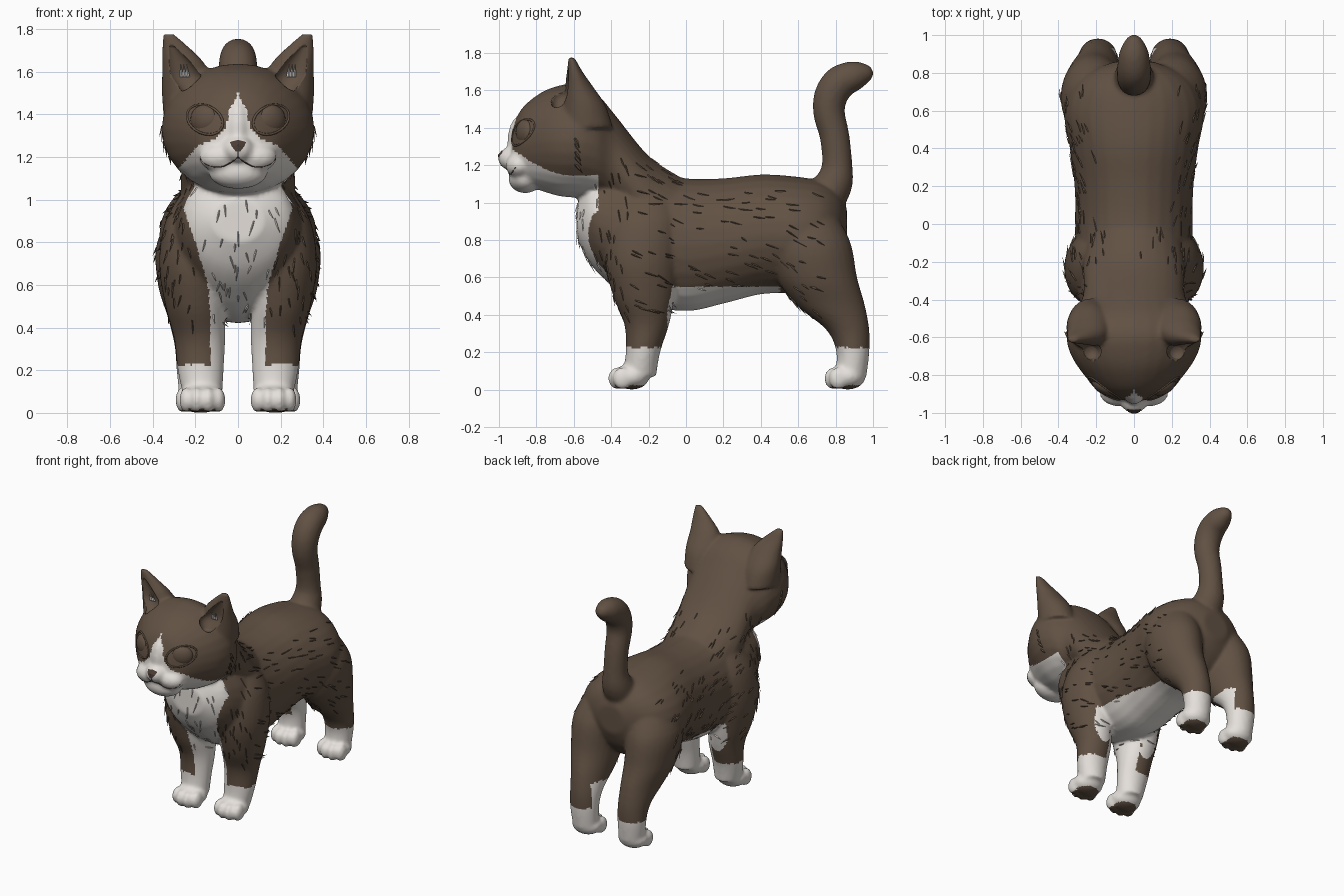
import bpy, bmesh, math, random
from mathutils import Vector, Matrix
from mathutils.bvhtree import BVHTree

cube = bpy.data.objects.get("Cube")
if cube:
    bpy.data.objects.remove(cube)
random.seed(4)


def material(name, rgb):
    m = bpy.data.materials.new(name)
    m.use_nodes = True
    m.diffuse_color = (*rgb, 1)
    bsdf = next(n for n in m.node_tree.nodes if n.type == 'BSDF_PRINCIPLED')
    bsdf.inputs["Base Color"].default_value = (*rgb, 1)
    bsdf.inputs["Roughness"].default_value = 0.9
    return m


BROWN = material("brown fur", (0.12, 0.082, 0.056))
WHITE = material("white fur", (0.78, 0.74, 0.7))
DARK = material("dark nose", (0.07, 0.045, 0.035))


def finish(name, bm, mats):
    me = bpy.data.meshes.new(name)
    bm.to_mesh(me)
    bm.free()
    for m in mats:
        me.materials.append(m)
    ob = bpy.data.objects.new(name, me)
    bpy.context.collection.objects.link(ob)
    return ob


def ball(bm, loc, size, rot=0):
    mat = Matrix.Translation(loc) @ Matrix.Rotation(rot, 4, 'Z') @ Matrix.Diagonal((*size, 1))
    bmesh.ops.create_uvsphere(bm, u_segments=24, v_segments=14, radius=1, matrix=mat)


def smooth_path(rows, steps=5):
    """Catmull-Rom interpolation through rows of numbers."""
    rows = [Vector(r) for r in rows]
    pts = [rows[0]] + rows + [rows[-1]]
    out = []
    for a, b, c, d in zip(pts, pts[1:], pts[2:], pts[3:]):
        for k in range(steps):
            t = k / steps
            out.append(b + (c - a) * (t / 2) + (a * 2 - b * 5 + c * 4 - d) * (t * t / 2)
                       + (b * 3 - a - c * 3 + d) * (t ** 3 / 2))
    return out + [rows[-1]]


def loft(bm, rows, axis, side=1, sides=28):
    """Rows are x, y, z, half width, half depth; rings lie across the axis."""
    rings = []
    for x, y, z, rx, rd in smooth_path(rows):
        ring = []
        for i in range(sides):
            a = math.tau * i / sides
            u, v = rx * math.cos(a), rd * math.sin(a)
            ring.append(bm.verts.new((side * (x + u), y + (v if axis == 'z' else 0),
                                      z + (v if axis == 'y' else 0))))
        rings.append(ring)
    faces = [bm.faces.new(rings[0]), bm.faces.new(rings[-1])]
    for r, s in zip(rings, rings[1:]):
        for i in range(sides):
            j = (i + 1) % sides
            faces.append(bm.faces.new((r[i], r[j], s[j], s[i])))
    bmesh.ops.recalc_face_normals(bm, faces=faces)


# Torso, then neck and head
bm = bmesh.new()
loft(bm, [(0, -.58, .9, .12, .1), (0, -.51, .9, .24, .23), (0, -.4, .86, .29, .3),
          (0, -.25, .82, .31, .36), (0, 0, .775, .31, .355), (0, .2, .795, .315, .335),
          (0, .4, .83, .34, .32), (0, .58, .83, .37, .31), (0, .72, .84, .33, .275),
          (0, .81, .86, .23, .2), (0, .86, .87, .1, .1)], 'y')
loft(bm, [(0, -.93, 1.27, .1, .12), (0, -.88, 1.3, .19, .2), (0, -.78, 1.325, .28, .26),
          (0, -.68, 1.33, .34, .295), (0, -.58, 1.33, .358, .305), (0, -.48, 1.3, .33, .285),
          (0, -.38, 1.22, .27, .25), (0, -.2, 1.01, .27, .24), (0, -.02, .88, .25, .25)], 'y')
# Chin, nose bridge, nose tip
ball(bm, (0, -.86, 1.13), (.14, .09, .08))
ball(bm, (0, -.895, 1.32), (.055, .06, .14))
ball(bm, (0, -.93, 1.235), (.075, .072, .065))

# Tail
tail = [(.72, 1.0, .12), (.79, 1.1, .1), (.808, 1.2, .082), (.795, 1.35, .08), (.765, 1.48, .085),
        (.775, 1.57, .09), (.82, 1.64, .09), (.89, 1.675, .08), (.95, 1.69, .052)]
for y, z, r in smooth_path(tail, 6):
    ball(bm, (0, y, z), (r, r, r))

FRONT_LEG = [(.165, -.25, .07, .09, .09), (.175, -.23, .2, .108, .092), (.18, -.21, .35, .12, .12),
             (.2, -.225, .5, .14, .165), (.212, -.235, .7, .158, .2), (.2, -.22, .9, .14, .19),
             (.15, -.2, 1.05, .1, .12)]
HIND_LEG = [(.185, .88, .07, .09, .085), (.19, .892, .2, .098, .088), (.192, .865, .32, .106, .115),
            (.2, .775, .45, .13, .182), (.215, .7, .6, .16, .215), (.21, .66, .8, .17, .215),
            (.17, .64, 1.0, .1, .12)]
EAR = [(.23, -.53, 1.4, .12, .14), (.24, -.545, 1.52, .118, .115), (.25, -.575, 1.62, .105, .078),
       (.285, -.595, 1.7, .072, .042), (.325, -.612, 1.775, .026, .018)]
EAR_HOLLOW = [(.225, -.68, 1.5, .03, .03), (.245, -.67, 1.57, .075, .06),
              (.275, -.657, 1.64, .06, .045), (.312, -.645, 1.72, .018, .018)]
for s in (-1, 1):
    loft(bm, FRONT_LEG, 'z', s)
    loft(bm, HIND_LEG, 'z', s)
    loft(bm, EAR, 'z', s)
    ball(bm, (s * .085, -.89, 1.2), (.098, .075, .068))      # muzzle pad
    for px, py in ((.167, -.29), (.185, .865)):             # paw and its toes
        ball(bm, (s * px, py, .07), (.107, .095, .07))
        for i, dx in enumerate((-.075, -.027, .027, .075)):
            ball(bm, (s * (px + dx), py - (.075 if i in (1, 2) else .05), .06), (.033, .052, .06))
body = finish("cat_body", bm, (BROWN, WHITE))

# Cutter for the hollow ears
bm = bmesh.new()
for s in (-1, 1):
    loft(bm, EAR_HOLLOW, 'z', s)
cutter = finish("ear_cutter", bm, ())
cutter.hide_render = True

# Fuse everything into one skin
mod = body.modifiers.new("fuse", 'REMESH')
mod.mode, mod.voxel_size = 'VOXEL', .0125
mod = body.modifiers.new("soften", 'SMOOTH')
mod.factor, mod.iterations = .5, 6
mod = body.modifiers.new("hollow", 'BOOLEAN')
mod.object, mod.operation = cutter, 'DIFFERENCE'
bpy.context.view_layer.update()
dg = bpy.context.evaluated_depsgraph_get()
skin = bpy.data.meshes.new_from_object(body.evaluated_get(dg))
body.modifiers.clear()
body.data = skin
bpy.data.objects.remove(cutter)
skin.materials.clear()
for m in (BROWN, WHITE):
    skin.materials.append(m)

# White markings: half width of the bib and blaze at each height
BIB = [(.2, .13), (.45, .13), (.6, .14), (.8, .2), (1.0, .27), (1.12, .3), (1.18, .25),
       (1.25, .19), (1.29, .1), (1.34, .055), (1.42, .04), (1.5, 0)]


def is_white(c, n):
    x, y, z = abs(c.x), c.y, c.z
    if z < .225:
        return not (z < .03 and n.z < -.8)
    if y < -.02 and z < 1.5:
        for (z0, w0), (z1, w1) in zip(BIB, BIB[1:]):
            if z0 <= z < z1:
                width = w0 + (w1 - w0) * (z - z0) / (z1 - z0)
                if x < width and y < (-.47 if z > .75 else -.08):
                    return True
    if -.1 < y < .5 and z < .55 and x < .27 and n.z < -.15:
        return True
    return .5 < y < .93 and z < .4 and n.x * c.x < 0 and abs(n.x) > .5


for p in skin.polygons:
    p.use_smooth = True
    p.material_index = int(is_white(p.center, p.normal))

tree = BVHTree.FromPolygons([v.co for v in skin.vertices], [p.vertices for p in skin.polygons])


def front_point(x, z):
    return tree.ray_cast(Vector((x, -2, z)), Vector((0, 1, 0)))[0]


# Eyes with almond lids
for s, side in ((1, "left"), (-1, "right")):
    hit = front_point(s * .155, 1.375)
    bm = bmesh.new()
    ball(bm, hit + Vector((0, .032, 0)), (.074, .042, .07), s * .5)
    finish(side + "_eye", bm, (BROWN,)).data.shade_smooth()
    ring = bpy.data.curves.new(side + "_eyelid", 'CURVE')
    ring.dimensions, ring.bevel_depth, ring.bevel_resolution = '3D', .006, 1
    spline = ring.splines.new('POLY')
    spline.points.add(23)
    spline.use_cyclic_u = True
    for i, pt in enumerate(spline.points):
        a = math.tau * i / 24
        dx, dz = .084 * math.cos(a), .068 * math.sin(a)
        pt.co = (*front_point(s * (.155 + dx), 1.375 + dz + dx * .2), 1)
    ring.materials.append(BROWN)
    bpy.context.collection.objects.link(bpy.data.objects.new(side + "_eyelid", ring))

# Nose, a fan of faces around its middle
bm = bmesh.new()
rim = [bm.verts.new(front_point(x, z) + Vector((0, -.005, 0)))
       for x, z in ((-.038, 1.27), (0, 1.28), (.038, 1.27), (.03, 1.25), (.01, 1.225),
                    (-.01, 1.225), (-.03, 1.25))]
middle = bm.verts.new(front_point(0, 1.255) + Vector((0, -.009, 0)))
for a, b in zip(rim, rim[1:] + rim[:1]):
    bm.faces.new((a, b, middle))
finish("nose", bm, (DARK,))

# Mouth line
mouth = bpy.data.curves.new("mouth", 'CURVE')
mouth.dimensions, mouth.bevel_depth = '3D', .003
for s in (-1, 1):
    spline = mouth.splines.new('POLY')
    path = [(0, 1.23), (0, 1.2), (.03, 1.175), (.07, 1.155), (.11, 1.152), (.15, 1.165), (.175, 1.19)]
    spline.points.add(len(path) - 1)
    for pt, (x, z) in zip(spline.points, path):
        pt.co = (*front_point(s * x, z), 1)
mouth.materials.append(DARK)
bpy.context.collection.objects.link(bpy.data.objects.new("mouth", mouth))


# Fur tufts lying along the coat
def tuft(bm, base, n, flow, length, width, mat):
    t = (flow - n * flow.dot(n)).normalized()
    b = n.cross(t) * width
    pts = [base - b - n * .006, base + b - n * .006, base + n * .004, base + t * length + n * .008]
    v = [bm.verts.new(p) for p in pts]
    for f in ((0, 2, 3), (2, 1, 3), (1, 0, 3)):
        bm.faces.new([v[i] for i in f]).material_index = mat


bm = bmesh.new()
coat = [p for p in skin.polygons if p.center.z > .4 and p.center.y < .7
        and (p.center.y > -.5 and p.center.z < 1.25 and abs(p.normal.z) < .8
             or p.center.z < 1.0 and p.normal.y < -.2)]
for p in random.sample(coat, 340):
    flow = Vector((random.uniform(-.2, .2), 1, random.uniform(-.7, -.1)))
    if p.center.y < -.3:
        flow = Vector((random.uniform(-.4, .4), .2, -1))
    tuft(bm, p.center, p.normal, flow, random.uniform(.04, .085), .007, p.material_index)
# Cheek and inner ear tufts
for s in (-1, 1):
    for z in (1.12, 1.18, 1.24, 1.3, 1.36):
        c, n, _, _ = tree.find_nearest(Vector((s * .5, -.6, z)))
        tuft(bm, c, n, Vector((s * .6, .5, -1)), .06, .012, 0)
    for k in range(3):
        tuft(bm, Vector((s * (.235 + k * .014), -.63, 1.575)), Vector((0, -1, 0)),
             Vector((s * .1, -.2, 1)), .06, .01, 1)
finish("fur_tufts", bm, (BROWN, WHITE))
